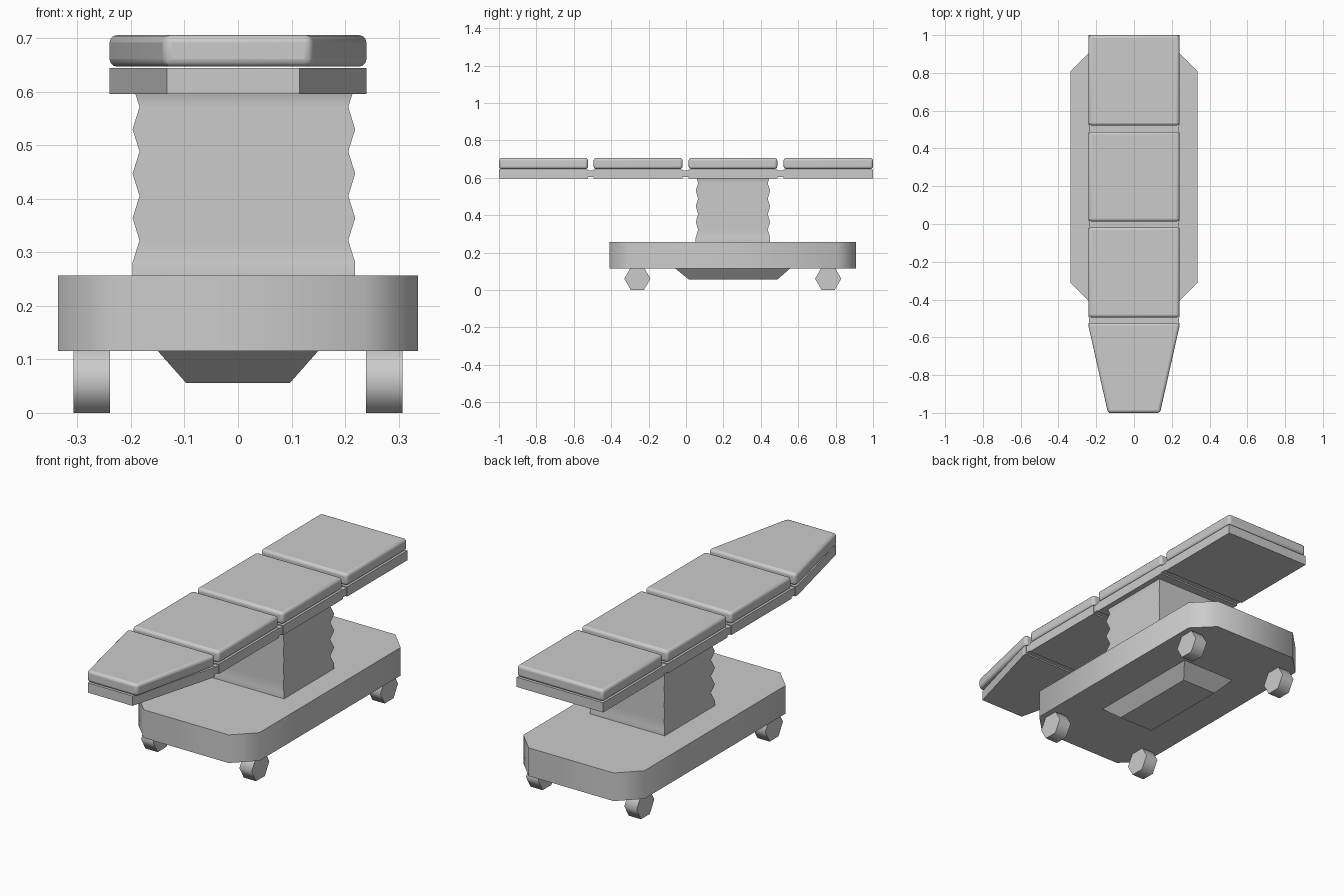
import bpy, math

if "Cube" in bpy.data.objects:
    bpy.data.objects.remove(bpy.data.objects["Cube"])

def loft(name, rings, angle=40, bevel=0, segs=3):
    """Closed solid through equal-length rings of 3D points (bottom to top)."""
    n = len(rings[0])
    verts = [p for r in rings for p in r]
    faces = [tuple(reversed(range(n)))]
    for k in range(len(rings) - 1):
        for i in range(n):
            j = (i + 1) % n
            faces.append((k*n + i, k*n + j, (k+1)*n + j, (k+1)*n + i))
    faces.append(tuple(range((len(rings) - 1)*n, len(rings)*n)))
    me = bpy.data.meshes.new(name)
    me.from_pydata(verts, [], faces)
    ob = bpy.data.objects.new(name, me)
    bpy.context.collection.objects.link(ob)
    if bevel:
        m = ob.modifiers.new("bevel", 'BEVEL')
        m.width, m.segments = bevel, segs
        m.limit_method = 'ANGLE'
        m.angle_limit = math.radians(25)
    if angle:
        bpy.context.view_layer.objects.active = ob
        ob.select_set(True)
        bpy.ops.object.shade_smooth_by_angle(angle=math.radians(angle))
        ob.select_set(False)
    return ob

def rect(cx, hx, y0, y1, z):
    return [(cx - hx, y0, z), (cx + hx, y0, z), (cx + hx, y1, z), (cx - hx, y1, z)]

def prism(name, outline, z0, z1, **kw):
    return loft(name, [[(x, y, z) for x, y in outline] for z in (z0, z1)], **kw)

# Base with chamfered corners
X, Y0, Y1, C = 0.336, -0.41, 0.91, 0.1
prism("base", [(-X + C, Y0), (X - C, Y0), (X, Y0 + C), (X, Y1 - C),
               (X - C, Y1), (-X + C, Y1), (-X, Y1 - C), (-X, Y0 + C)],
      0.116, 0.257, angle=50)

# Tapered housing under the base
loft("under_housing", [rect(0, 0.097, 0.015, 0.488, 0.056),
                       rect(0, 0.152, -0.06, 0.56, 0.118)], angle=0)

# Six-sided casters
for side in (-1, 1):
    for y, end in ((-0.26, "front"), (0.76, "back")):
        rings = [[(x, y + 0.07*math.cos(a), 0.0606 + 0.07*math.sin(a))
                  for a in (i*math.pi/3 for i in range(6))]
                 for x in sorted((side*0.239, side*0.307))]
        loft(f"caster_{end}_{'left' if side < 0 else 'right'}", rings, angle=65)

# Bellows column
levels = [(0.25, 0)] + [(0.281 + 0.0415*i, -0.013*(i % 2)) for i in range(8)] + [(0.6, -0.004)]
loft("bellows_column", [rect(0.011, 0.208 + d, 0.052 - d, 0.45 + d, z) for z, d in levels])

# Tabletop: four plates with cushions, the front one tapered
W = 0.24
sections = [("head", -1.0, -0.524), ("upper", -0.494, -0.018),
            ("middle", 0.014, 0.488), ("foot", 0.522, 1.0)]
for name, y0, y1 in sections:
    if name == "head":
        plate = [(-0.133, y0), (0.115, y0), (W, -0.545), (W, y1), (-W, y1), (-W, -0.545)]
        pad = [(-0.138, y0), (0.138, y0), (W, -0.545), (W, y1), (-W, y1), (-W, -0.545)]
    else:
        plate = pad = [(-W, y0), (W, y0), (W, y1), (-W, y1)]
    prism(name + "_plate", plate, 0.596, 0.645, angle=0)
    prism(name + "_cushion", pad, 0.647, 0.706, bevel=0.014)

# Hinge bars bridging the gaps
for i in range(3):
    loft(f"hinge_bar_{i + 1}", [rect(0, 0.238, sections[i][2] - 0.005, sections[i+1][1] + 0.005, z)
                                for z in (0.603, 0.64)], angle=0)
